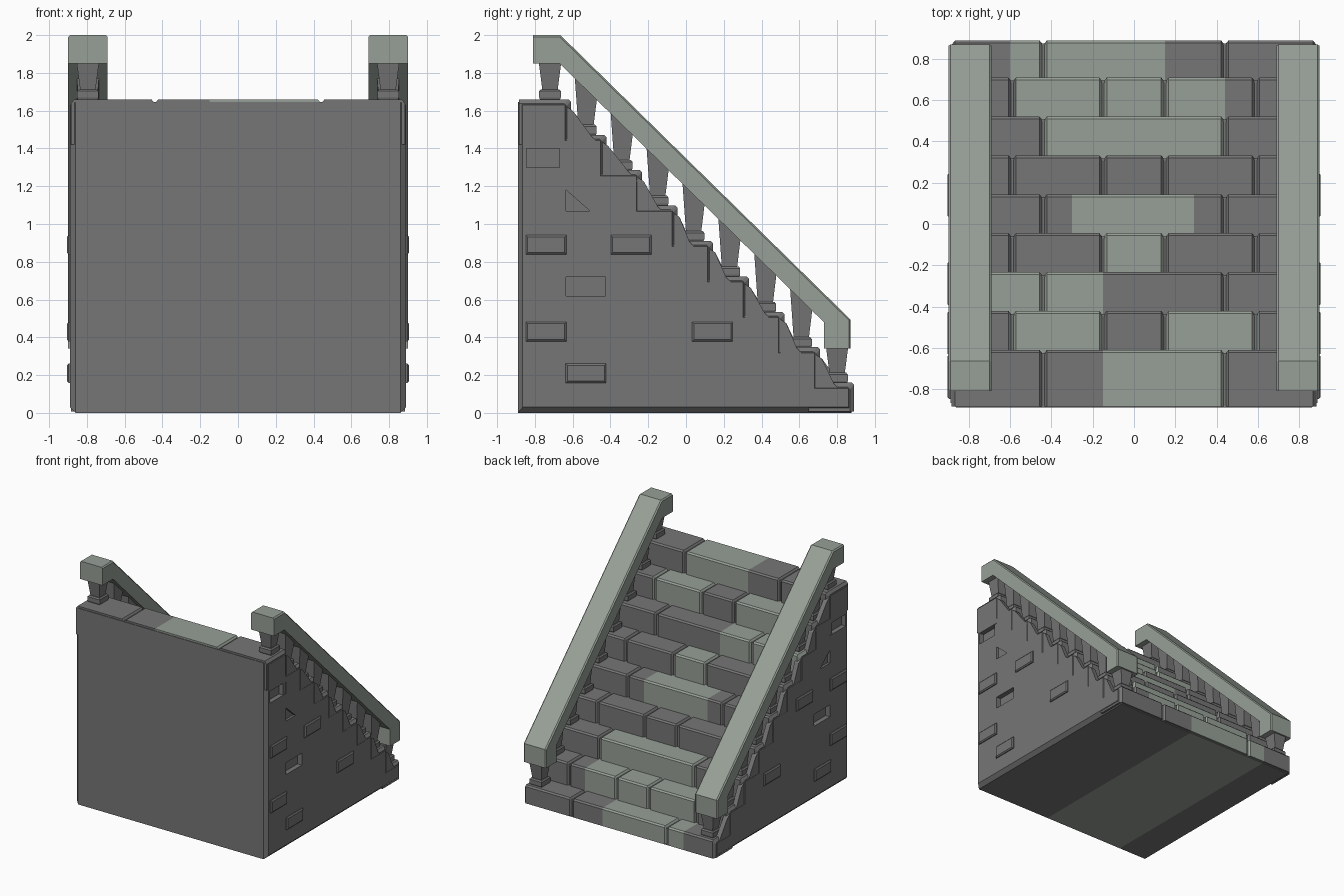
import bpy, bmesh, random

if "Cube" in bpy.data.objects:
    bpy.data.objects.remove(bpy.data.objects["Cube"])
random.seed(4)


def material(name, col):
    m = bpy.data.materials.new(name)
    m.diffuse_color = (*col, 1)
    m.use_nodes = True
    m.node_tree.nodes["Principled BSDF"].inputs["Base Color"].default_value = m.diffuse_color
    return m


DARK = material("dark_stone", (.18, .18, .18))
LIGHT = material("light_stone", (.31, .35, .31))


def loft(name, rings, mats=(DARK,), pick=None):
    """Skin a list of equal-length rings and cap both ends."""
    bm = bmesh.new()
    vs = [[bm.verts.new(p) for p in r] for r in rings]
    n = len(rings[0])
    for a, b in zip(vs, vs[1:]):
        for i in range(n):
            j = (i + 1) % n
            bm.faces.new((a[i], a[j], b[j], b[i]))
    bm.faces.new(vs[0])
    bm.faces.new(vs[-1])
    bmesh.ops.recalc_face_normals(bm, faces=bm.faces)
    if pick:
        for f in bm.faces:
            f.material_index = int(pick(f.calc_center_median(), f.normal))
    me = bpy.data.meshes.new(name)
    bm.to_mesh(me)
    bm.free()
    for m in mats:
        me.materials.append(m)
    ob = bpy.data.objects.new(name, me)
    bpy.context.collection.objects.link(ob)
    return ob


def at_x(x, prof):
    return [(x, y, z) for y, z in prof]


def rect(y, z, w, h):
    return [(y - w, z - h), (y + w, z - h), (y + w, z + h), (y - w, z + h)]


# Step layout, row 0 is the lowest
ROWS = 9
edge = [.89] + [.898 - .1885 * i for i in range(1, ROWS)] + [-.89]
top = [.16 + .1875 * i for i in range(ROWS)]
lights = [[(-.6, .15)], [(-.58, .44)], [(-.44, .44)], [], [(-.3, .29)],
          [(-.15, .15)], [(-.88, -.15)], [(-.6, -.15), (.15, .6)], [(-.15, .44)]]

# Solid core below the step blocks, with chamfered sides
prof = [(-.89, 0)]
prof.append((edge[0] - .015, 0))
for i in range(ROWS):
    prof.append((edge[i] - .015, top[i] - .015))
    prof.append((edge[i + 1] - .015 if i < ROWS - 1 else -.89, top[i] - .015))
inset = [(-.865 if y < -.88 else y - .015, .03 if z == 0 else z - .015) for y, z in prof]
core = loft("stair_core",
            [at_x(-.89, inset)] + [at_x(x, prof) for x in (-.86, -.6, .15, .86)] + [at_x(.89, inset)],
            (DARK, LIGHT), lambda c, n: n.z < -.9 and -.6 < c.x < .15)

# Step blocks with V joints and lighter stretches
for i in range(ROWS):
    y1, z1 = edge[i], top[i]
    y0 = max(edge[i + 1] - .06, -.885)
    z0 = max(z1 - .24, .008)

    def section(x, d):
        c = .012
        return at_x(x, [(y0, z0), (y1 - d, z0), (y1 - d, z1 - c - d), (y1 - c - d, z1 - d), (y0, z1 - d)])

    joints = [-.885, -.44, .44, .885] if i % 2 == 0 else [-.885, -.59, -.15, .15, .59, .885]
    for k, (a, b) in enumerate(zip(joints, joints[1:])):
        cuts = sorted({x for span in lights[i] for x in span if a + .03 < x < b - .03})
        rings = [section(a, .022), section(a + .018, 0)]
        rings += [section(x, 0) for x in cuts]
        rings += [section(b - .018, 0), section(b, .022)]
        loft(f"step_{i + 1}_block_{k + 1}", rings, (DARK, LIGHT),
             lambda c, n: any(p < c.x < q for p, q in lights[i]))

# Railings, balusters and side details, mirrored across x
rail = [(-.81, 2), (-.665, 2), (.87, .495), (.87, .34), (.73, .34), (.73, .48), (-.67, 1.85), (-.81, 1.85)]
rail_in = [(-.81, 1.99), (-.668, 1.99), (.863, .49), (.863, .34), (.73, .34), (.73, .48), (-.67, 1.85), (-.81, 1.85)]


def underside(y):
    if y < -.67:
        return 1.86
    if y > .73:
        return .36
    return 1.85 - (y + .67) * .979 + .02


cutters = []
for s, side in ((1, "right"), (-1, "left")):
    loft(f"{side}_handrail", [at_x(s * .69, rail_in), at_x(s * .7, rail),
                              at_x(s * .89, rail), at_x(s * .9, rail_in)], (LIGHT,))

    # Square tapered balusters on plinths
    for i in range(ROWS):
        y, z, x = .80 - .19 * i, top[i], s * .795

        def sq(w, zz):
            return [(x + p, y + q, zz) for p, q in ((-w, -w), (w, -w), (w, w), (-w, w))]

        loft(f"{side}_baluster_base_{i + 1}",
             [sq(.05, z - .01), sq(.057, z + .01), sq(.057, z + .043), sq(.048, z + .053)])
        cap = [(px, py, underside(py)) for px, py, _ in sq(.06, 0)]
        loft(f"{side}_baluster_{i + 1}", [sq(.04, z + .045), cap])

    # Rough mortar filling the step corners at the side
    for i in range(ROWS - 1):
        y, r = edge[i + 1], .09 + random.uniform(-.03, .03)
        tri = [(y - .02, top[i + 1] - .04), (y - .02, top[i] - .08),
               (y + r + .05, top[i] - .06), (y + r, top[i] - .005), (y + .01, top[i + 1] - .06)]
        loft(f"{side}_corner_fill_{i + 1}", [at_x(s * .85, tri), at_x(s * .889, tri)])

    # Raised wall bricks
    for k, (y, z) in enumerate([(-.74, .89), (-.29, .89), (-.74, .43), (.14, .43), (-.53, .21)]):
        loft(f"{side}_wall_brick_{k + 1}",
             [at_x(s * .87, rect(y, z, .107, .051)), at_x(s * .897, rect(y, z, .107, .051)),
              at_x(s * .905, rect(y, z, .098, .042))])

    # Recessed wall bricks
    for p in (rect(-.74, 1.35, .105, .05), rect(-.53, .67, .105, .05),
              [(-.635, 1.18), (-.635, 1.07), (-.51, 1.07)]):
        depth = .85 if len(p) == 4 else .87
        cutters.append(loft(f"{side}_recess_cutter", [at_x(s * depth, p), at_x(s * .95, p)]))

for c in cutters:
    c.hide_render = True
    c.hide_viewport = True
    m = core.modifiers.new("recess", 'BOOLEAN')
    m.operation = 'DIFFERENCE'
    m.solver = 'EXACT'
    m.object = c
